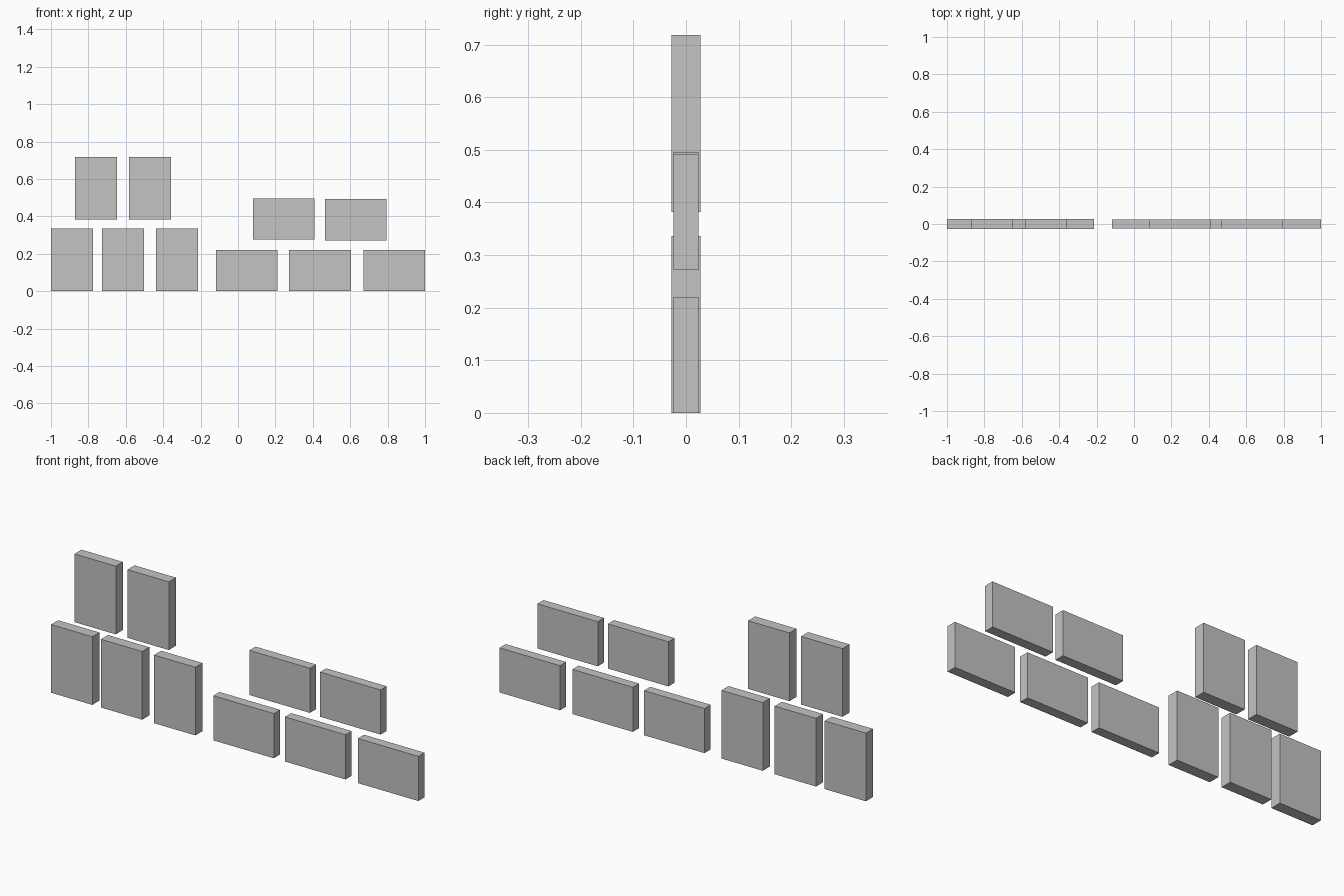
import bpy
import bmesh
from mathutils import Matrix, Vector

cube = bpy.data.objects.get("Cube")
if cube:
    bpy.data.objects.remove(cube, do_unlink=True)

# Light grey for every panel
grey = bpy.data.materials.new("light_grey")
grey.use_nodes = True
colour = (0.55, 0.55, 0.55, 1)
grey.diffuse_color = colour
grey.node_tree.nodes["Principled BSDF"].inputs["Base Color"].default_value = colour


def panel(name, left, bottom, size):
    """Upright slab placed by its lower left corner."""
    bm = bmesh.new()
    bmesh.ops.create_cube(bm, size=1, matrix=Matrix.Diagonal((*size, 1)))
    mesh = bpy.data.meshes.new(name)
    bm.to_mesh(mesh)
    bm.free()
    mesh.materials.append(grey)
    obj = bpy.data.objects.new(name, mesh)
    obj.location = Vector((left + size[0] / 2, 0, bottom + size[2] / 2))
    bpy.context.collection.objects.link(obj)


# Tall panels: three on the ground, two above
TALL = (0.225, 0.055, 0.336)
for i, (x, z) in enumerate([(-1, 0), (-0.728, 0), (-0.438, 0),
                            (-0.872, 0.382), (-0.583, 0.382)]):
    panel(f"tall_panel_{i + 1}", x, z, TALL)

# Wide panels: three on the ground, two above
WIDE = (0.33, 0.048, 0.22)
for i, (x, z) in enumerate([(-0.118, 0), (0.273, 0), (0.67, 0),
                            (0.079, 0.276), (0.464, 0.272)]):
    panel(f"wide_panel_{i + 1}", x, z, WIDE)
